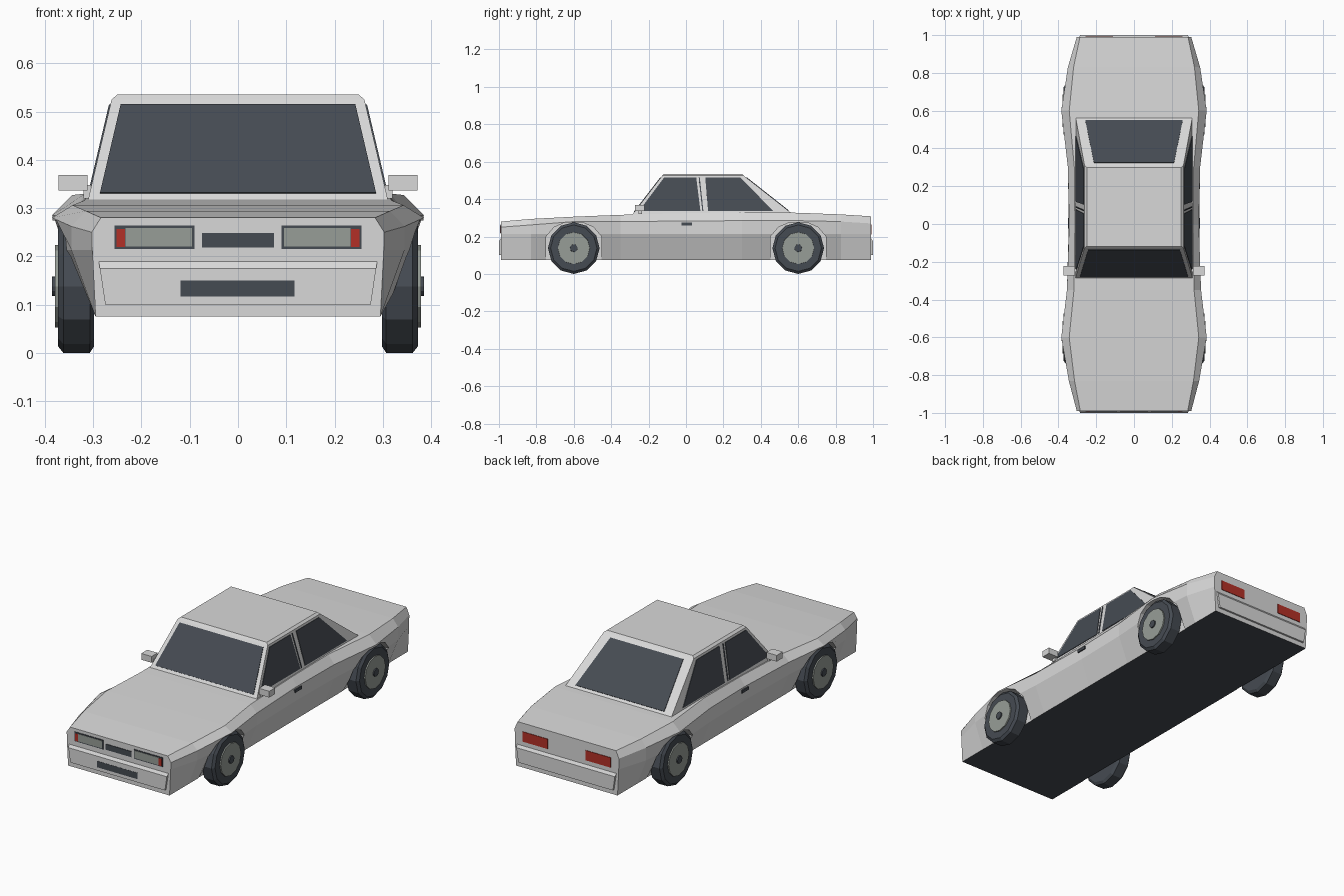
import bpy, bmesh, math
from mathutils import Vector

cube = bpy.data.objects.get("Cube")
if cube:
    bpy.data.objects.remove(cube, do_unlink=True)


def material(name, rgb):
    m = bpy.data.materials.new(name)
    m.use_nodes = True
    m.diffuse_color = (*rgb, 1)
    m.node_tree.nodes["Principled BSDF"].inputs["Base Color"].default_value = (*rgb, 1)
    return m


PAINT = material("pale_grey_paint", (0.69, 0.69, 0.69))
DARK = material("dark_slate", (0.06, 0.07, 0.085))
LAMP = material("lamp_grey", (0.31, 0.34, 0.31))
RED = material("lamp_red", (0.45, 0.03, 0.02))


def loft(name, rings, *mats):
    """Closed solid through rings of equal point count, capped at both ends."""
    bm = bmesh.new()
    loops = [[bm.verts.new(p) for p in ring] for ring in rings]
    n = len(loops[0])
    for a, b in zip(loops, loops[1:]):
        for i in range(n):
            j = (i + 1) % n
            bm.faces.new((a[i], a[j], b[j], b[i]))
    bm.faces.new(loops[0])
    bm.faces.new(loops[-1])
    bmesh.ops.recalc_face_normals(bm, faces=bm.faces)
    me = bpy.data.meshes.new(name)
    bm.to_mesh(me)
    bm.free()
    ob = bpy.data.objects.new(name, me)
    bpy.context.collection.objects.link(ob)
    for m in mats:
        me.materials.append(m)
    return ob


def plate(name, pts, mat, half=0.003):
    """Thin plate centred on the plane of a flat outline."""
    pts = [Vector(p) for p in pts]
    n = (pts[1] - pts[0]).cross(pts[2] - pts[0]).normalized() * half
    return loft(name, [[p - n for p in pts], [p + n for p in pts]], mat)


def box(name, x, y, z, mat):
    return loft(name, [[(x[0], b, c), (x[1], b, c), (x[1], b, d), (x[0], b, d)]
                       for b in y for c, d in [z]], mat)


def panel(name, x, z, y, mat, half=0.003):
    """Upright rectangular plate facing forwards or backwards."""
    return plate(name, [(x[0], y, z[0]), (x[1], y, z[0]), (x[1], y, z[1]), (x[0], y, z[1])], mat, half)


# Main body: y, middle width, shoulder width, top width, shoulder z, top z
STATIONS = [
    (-0.99, 0.302, 0.303, 0.284, 0.25, 0.28),
    (-0.83, 0.345, 0.345, 0.315, 0.262, 0.294),
    (-0.6, 0.37, 0.385, 0.343, 0.28, 0.306),
    (-0.35, 0.352, 0.355, 0.318, 0.28, 0.316),
    (0, 0.345, 0.343, 0.313, 0.283, 0.325),
    (0.3, 0.35, 0.35, 0.316, 0.285, 0.33),
    (0.6, 0.37, 0.385, 0.343, 0.285, 0.327),
    (0.83, 0.35, 0.35, 0.32, 0.28, 0.318),
    (0.99, 0.302, 0.303, 0.286, 0.27, 0.308),
]
rings = []
for y, wm, ws, wt, zs, zt in STATIONS:
    half = [(0.295, 0.075), (wm, 0.213), (ws, zs), (wt, zt)]
    rings.append([(x, y, z) for x, z in half] + [(-x, y, z) for x, z in reversed(half)])
body = loft("body", rings, PAINT, DARK)
for f in body.data.polygons:
    if f.normal.z < -0.9:
        f.material_index = 1

# Wheel arches cut out of the body
ARCH = [(-0.148, 0.03), (-0.148, 0.2), (-0.105, 0.25), (-0.05, 0.274),
        (0.05, 0.274), (0.105, 0.25), (0.148, 0.2), (0.148, 0.03)]
for s in (-1, 1):
    for cy in (-0.6, 0.6):
        cut = loft("arch_cutter", [[(s * x, cy + y, z) for y, z in ARCH] for x in (0.293, 0.5)], PAINT)
        cut.hide_render = True
        mod = body.modifiers.new("arch", "BOOLEAN")
        mod.operation = "DIFFERENCE"
        mod.solver = "EXACT"
        mod.object = cut
        bpy.context.view_layer.objects.active = body
        bpy.ops.object.modifier_apply(modifier=mod.name)
        bpy.data.objects.remove(cut, do_unlink=True)

# Bumpers
BUMPER = [(0.97, 0.1), (1, 0.1), (1, 0.175), (0.988, 0.192), (0.97, 0.192)]
for name, s in (("front_bumper", -1), ("rear_bumper", 1)):
    loft(name, [[(x * (0.275 + (z - 0.1) * 0.15), s * y, z) for y, z in BUMPER] for x in (-1, 1)], PAINT)


# Cabin, with the slopes of its sides and screens
def side_x(z):
    return 0.31 - (z - 0.32) * 0.235


def front_y(z):
    return -0.285 + (z - 0.32) * 0.77


def rear_y(z):
    return 0.57 - (z - 0.32) * 1.27


def cabin_ring(x, y0, y1, z):
    return [(-x, y0, z), (x, y0, z), (x, y1, z), (-x, y1, z)]


loft("cabin", [cabin_ring(side_x(z), front_y(z), rear_y(z), z) for z in (0.305, 0.525)]
     + [cabin_ring(0.25, -0.118, 0.3, 0.535)], PAINT)


def screen(name, y_at, low, high):
    (w0, z0), (w1, z1) = low, high
    plate(name, [(-w0, y_at(z0), z0), (w0, y_at(z0), z0), (w1, y_at(z1), z1), (-w1, y_at(z1), z1)], DARK)


screen("windscreen", front_y, (0.286, 0.33), (0.243, 0.514))
screen("rear_window", rear_y, (0.258, 0.337), (0.212, 0.514))

SIDE_GLASS = {
    "front_window": [(-0.25, 0.337), (-0.118, 0.514), (0.055, 0.514), (0.077, 0.337)],
    "pillar_gap": [(0.087, 0.337), (0.068, 0.514), (0.074, 0.514), (0.093, 0.337)],
    "rear_side_window": [(0.118, 0.337), (0.103, 0.514), (0.292, 0.514), (0.465, 0.337)],
}


# Wheels: each part is a stack of rings along the axle
def turned(name, steps, s, cy, mat):
    loft(name, [[(s * x, cy + r * math.sin(k * math.pi / 6), 0.138 + r * math.cos(k * math.pi / 6))
                 for k in range(12)] for x, r in steps], mat)


for side, s in (("left", 1), ("right", -1)):
    for end, cy in (("front", -0.6), ("rear", 0.6)):
        tag = f"{end}_{side}_"
        turned(tag + "tyre", [(0.298, 0.124), (0.307, 0.138), (0.362, 0.138), (0.373, 0.124)], s, cy, DARK)
        turned(tag + "rim", [(0.36, 0.087), (0.379, 0.085)], s, cy, LAMP)
        turned(tag + "hub", [(0.37, 0.021), (0.385, 0.02)], s, cy, DARK)

    # Side glass, mirror and door handle
    for name, outline in SIDE_GLASS.items():
        plate(f"{side}_{name}", [(s * side_x(z), y, z) for y, z in outline], DARK)
    box(side + "_mirror", (s * 0.312, s * 0.372), (-0.272, -0.222), (0.336, 0.369), PAINT)
    box(side + "_mirror_arm", (s * 0.29, s * 0.32), (-0.255, -0.235), (0.32, 0.348), PAINT)
    box(side + "_door_handle", (s * 0.335, s * 0.35), (-0.024, 0.032), (0.26, 0.275), DARK)

    # Front and rear lamps
    panel(side + "_lamp_frame", (s * 0.09, s * 0.256), (0.215, 0.264), -0.99, DARK)
    panel(side + "_headlamp", (s * 0.095, s * 0.233), (0.22, 0.259), -0.99, LAMP, 0.0045)
    panel(side + "_indicator", (s * 0.234, s * 0.252), (0.219, 0.257), -0.99, RED, 0.0045)
    panel(side + "_tail_lamp", (s * 0.11, s * 0.256), (0.212, 0.264), 0.99, RED)

# Front grille and lower intake
panel("grille", (-0.075, 0.075), (0.218, 0.248), -0.99, DARK)
panel("lower_intake", (-0.119, 0.117), (0.117, 0.15), -0.998, DARK)
